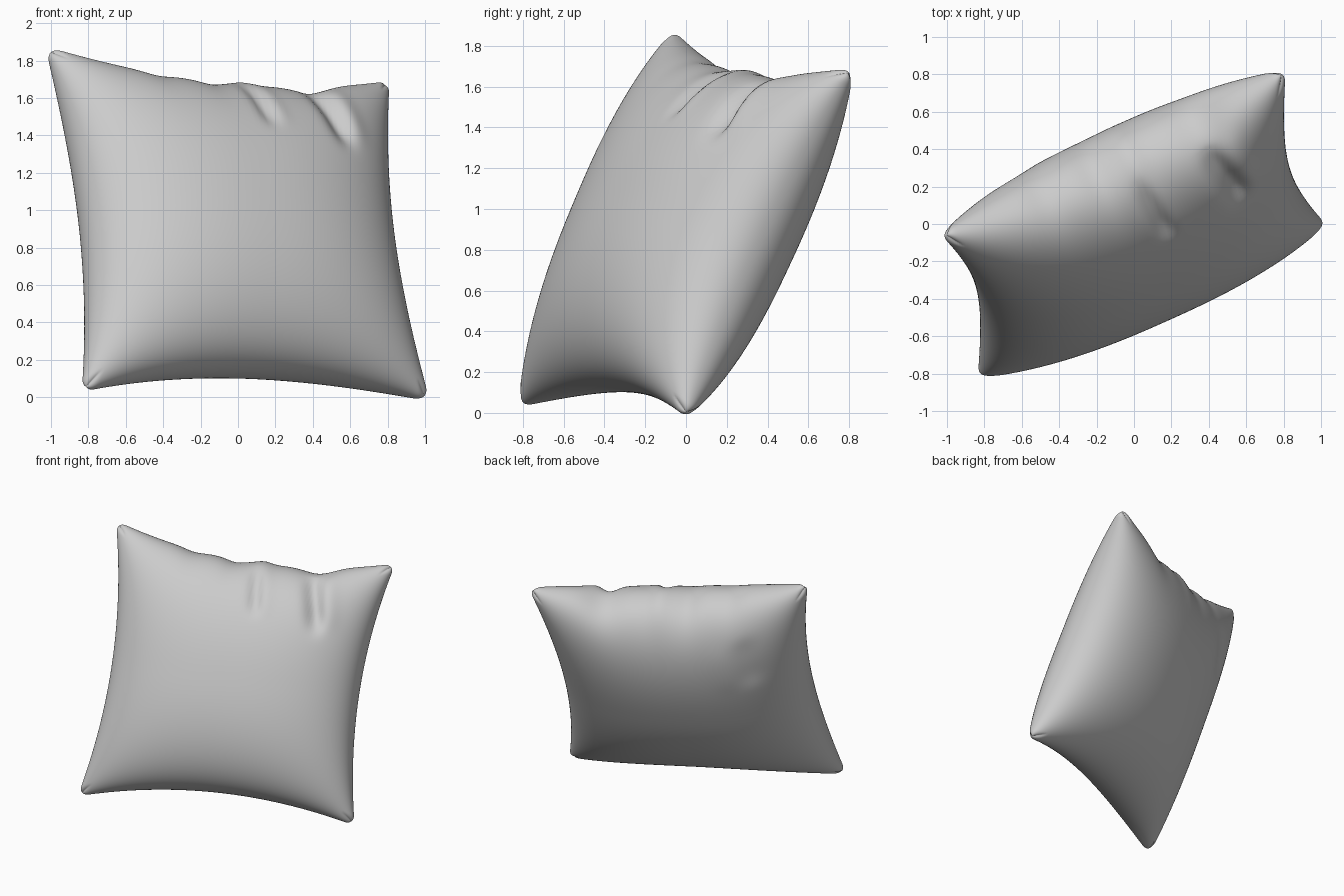
import bpy, bmesh
from math import sin, pi, exp, hypot
from mathutils import Vector

cube = bpy.data.objects.get("Cube")
if cube:
    bpy.data.objects.remove(cube, do_unlink=True)

# Seam corners of the leaning cushion
TOP_R, TOP_L = Vector((-1.03, -0.06, 1.875)), Vector((0.81, 0.82, 1.69))
LOW_R, LOW_L = Vector((-0.835, -0.82, 0.03)), Vector((1.025, 0.0, -0.02))
NORMAL = (TOP_L - LOW_R).cross(TOP_R - LOW_L).normalized()
THICK, ROUND, CELLS = 0.42, 0.08, 110
SIDE_PINCH, LOW_PINCH, TOP_PINCH = 0.115, 0.135, 0.15

# Creases in the cloth: start, end, width, depth
FRONT_FOLDS = [((0.06, 0.95), (0.12, 0.58), 0.045, 0.035),
               ((0.46, 0.95), (0.61, 0.48), 0.06, 0.06)]
BACK_FOLDS = [((-0.55, 0.75), (-0.62, 0.35), 0.10, 0.015)]
# Ripples along the top seam: position, width, height
RIPPLES = [(-0.42, 0.09, -0.015), (-0.12, 0.08, -0.02),
           (0.08, 0.07, 0.02), (0.48, 0.14, -0.045)]


def fold(u, v, a, b, width, depth):
    """Groove with a faint puff on its outer side, fading at both ends."""
    du, dv = b[0] - a[0], b[1] - a[1]
    length = hypot(du, dv)
    t = ((u - a[0]) * du + (v - a[1]) * dv) / length ** 2
    side = ((u - a[0]) * -dv + (v - a[1]) * du) / length / width
    fade = exp(-(2 * t - 1) ** 4)
    return depth * fade * (0.2 * exp(-(side - 1.8) ** 2) - exp(-side * side))


def cloth_point(u, v, face):
    height = ((1 - abs(u) ** 2.3) * (1 - abs(v) ** 2.3)) ** 0.47 * THICK
    edge = min(1, height / 0.15)
    for f in (FRONT_FOLDS if face > 0 else BACK_FOLDS):
        height += fold(u, v, *f) * edge
    # Round the corner tips
    cu, cv = abs(u) - 1 + ROUND, abs(v) - 1 + ROUND
    if cu > 0 and cv > 0:
        k = max(cu, cv) / hypot(cu, cv)
        u = (1 - ROUND + cu * k) * (1 if u > 0 else -1)
        v = (1 - ROUND + cv * k) * (1 if v > 0 else -1)
    # Draw the sides inward and ripple the upper seam
    pu = u * (1 - SIDE_PINCH * (1 - v * v))
    pv = v * (1 - (TOP_PINCH if v > 0 else LOW_PINCH) * (1 - u * u))
    if v > 0:
        pv += v ** 6 * sum(h * exp(-((u - c) / w) ** 2) for c, w, h in RIPPLES)
    s, t = (pu + 1) / 2, (pv + 1) / 2
    return LOW_R.lerp(LOW_L, s).lerp(TOP_R.lerp(TOP_L, s), t) + NORMAL * height * face


# Two puffed sheets, dense at the edge and welded along the seam
bm = bmesh.new()
for face in (1, -1):
    made = bmesh.ops.create_grid(bm, x_segments=CELLS, y_segments=CELLS, size=1)["verts"]
    for vert in made:
        x, y = (max(-1, min(1, c)) for c in vert.co.xy)
        vert.co = cloth_point(sin(x * pi / 2), sin(y * pi / 2), face)
bmesh.ops.remove_doubles(bm, verts=bm.verts, dist=0.0004)
bmesh.ops.recalc_face_normals(bm, faces=bm.faces)
for f in bm.faces:
    f.smooth = True
mesh = bpy.data.meshes.new("cushion")
bm.to_mesh(mesh)
bm.free()
cushion = bpy.data.objects.new("cushion", mesh)
bpy.context.collection.objects.link(cushion)

# Plain grey cloth
cloth = bpy.data.materials.new("grey cloth")
cloth.use_nodes = True
grey = (0.6, 0.6, 0.6, 1)
cloth.diffuse_color = grey
cloth.node_tree.nodes["Principled BSDF"].inputs["Base Color"].default_value = grey
mesh.materials.append(cloth)
